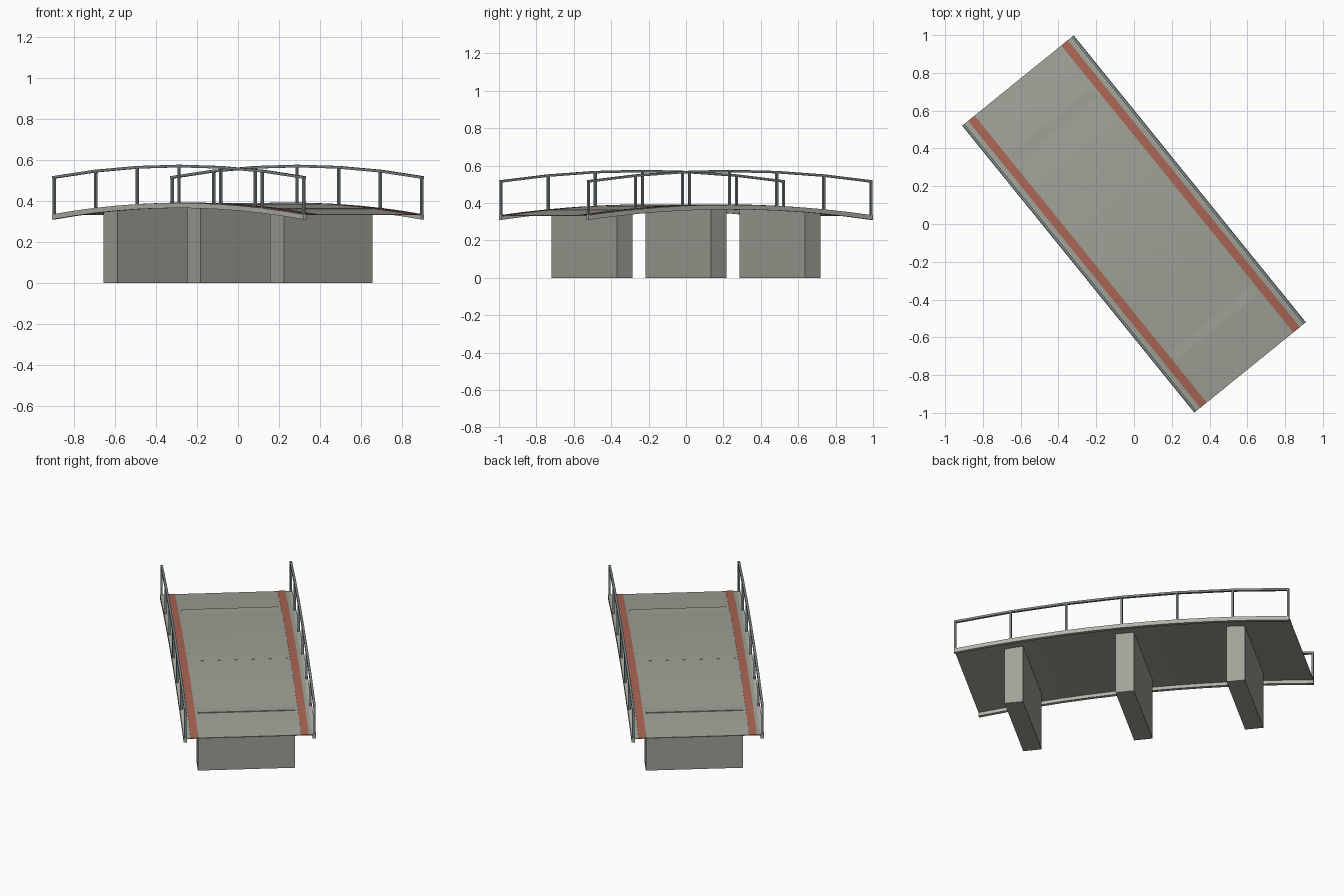
import bpy, bmesh, math
from mathutils import Matrix

if "Cube" in bpy.data.objects:
    bpy.data.objects.remove(bpy.data.objects["Cube"])

HALF_L, HALF_W = 0.977, 0.38
TURN = Matrix.Rotation(math.atan2(-1.52, 1.23), 4, 'Z')


def material(name, rgb):
    m = bpy.data.materials.new(name)
    m.diffuse_color = (*rgb, 1)
    m.use_nodes = True
    m.node_tree.nodes["Principled BSDF"].inputs["Base Color"].default_value = m.diffuse_color
    return m


CONCRETE = material("concrete", (0.35, 0.36, 0.31))
EDGE = material("pale_concrete", (0.45, 0.46, 0.40))
STEEL = material("painted_steel", (0.20, 0.24, 0.24))
RED = material("red_stripe", (0.40, 0.13, 0.09))


def arch(s):
    """Height of the deck surface at distance s along the bridge."""
    return 0.391 - 0.056 * (s / HALF_L) ** 2


def finish(name, bm, mat):
    bmesh.ops.recalc_face_normals(bm, faces=bm.faces)
    bm.transform(TURN)
    me = bpy.data.meshes.new(name)
    bm.to_mesh(me)
    bm.free()
    me.materials.append(mat)
    bpy.context.collection.objects.link(bpy.data.objects.new(name, me))


def arched_bar(name, v0, v1, z0, z1, mat, steps=12):
    """Rectangular section swept along the arch."""
    bm = bmesh.new()
    rings = []
    for i in range(steps + 1):
        s = -HALF_L + 2 * HALF_L * i / steps
        h = arch(s)
        rings.append([bm.verts.new((s, v, h + z)) for v, z in
                      ((v0, z0), (v1, z0), (v1, z1), (v0, z1))])
    for a, b in zip(rings, rings[1:]):
        for k in range(4):
            n = (k + 1) % 4
            bm.faces.new((a[k], a[n], b[n], b[k]))
    bm.faces.new(rings[0])
    bm.faces.new(rings[-1])
    finish(name, bm, mat)


def add_box(bm, lo, hi):
    size = [b - a for a, b in zip(lo, hi)]
    mid = [(a + b) / 2 for a, b in zip(lo, hi)]
    bmesh.ops.create_cube(bm, size=1, matrix=Matrix.Translation(mid) @ Matrix.Diagonal((*size, 1)))


# thin arched road deck
arched_bar("deck", -HALF_W + 0.02, HALF_W - 0.02, -0.004, 0, CONCRETE)

# edge beams, stripes and railings on both sides
for side, label in ((-1, "left"), (1, "right")):
    arched_bar(label + "_edge_beam", side * (HALF_W - 0.02), side * HALF_W, -0.025, 0, EDGE)
    arched_bar(label + "_stripe", side * 0.295, side * 0.339, -0.002, 0.002, RED)
    arched_bar(label + "_handrail", side * 0.364, side * 0.378, 0.174, 0.187, STEEL, 6)
    bm = bmesh.new()
    for i in range(7):
        s = (HALF_L - 0.006) * (i / 3 - 1)
        v = side * 0.371
        add_box(bm, (s - 0.006, v - 0.006, arch(s) - 0.01), (s + 0.006, v + 0.006, arch(s) + 0.178))
    finish(label + "_posts", bm, STEEL)

# three wall piers
for i, s in enumerate((-0.647, 0, 0.647)):
    bm = bmesh.new()
    add_box(bm, (s - 0.0535, -0.279, 0), (s + 0.0535, 0.279, arch(s)))
    finish("pier_%d" % (i + 1), bm, CONCRETE)
